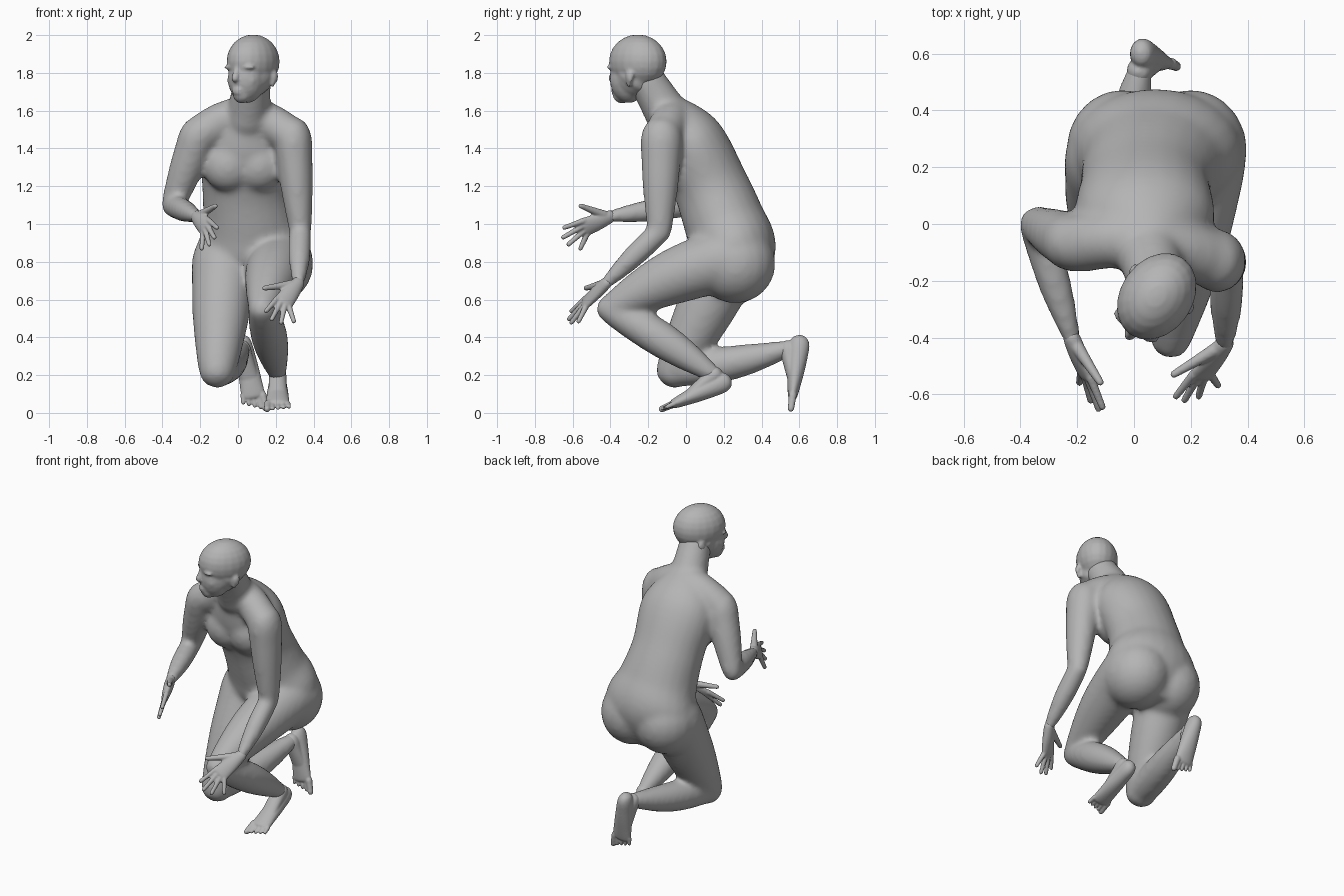
import bpy, bmesh, math
from mathutils import Vector, Matrix

cube = bpy.data.objects.get("Cube")
if cube:
    bpy.data.objects.remove(cube, do_unlink=True)

SHADE = 0.46
clay = bpy.data.materials.new("clay_grey")
clay.use_nodes = True
clay.diffuse_color = (SHADE, SHADE, SHADE, 1)
clay.node_tree.nodes["Principled BSDF"].inputs["Base Color"].default_value = clay.diffuse_color
X, Y, Z = Vector((1, 0, 0)), Vector((0, 1, 0)), Vector((0, 0, 1))


def spline(before, start, end, after, t):
    """Point on a smooth curve that passes through start and end."""
    tangent_in, tangent_out = (end - before) / 2, (after - start) / 2
    ease = t * t * (3 - 2 * t)
    return (start.lerp(end, ease) + tangent_in * t * (1 - t) ** 2
            - tangent_out * t * t * (1 - t))


def loft(bm, sections, side=X, steps=3, sides=24):
    """Skin oval rings (x, y, z, half width, half depth) along a smooth path."""
    keys = [Vector(section) for section in sections]
    keys = [keys[0]] + keys + [keys[-1]]
    path = [spline(*keys[i:i + 4], k / steps) for i in range(len(keys) - 3) for k in range(steps)]
    path.append(keys[-1])
    rings = []
    for i, point in enumerate(path):
        ahead, behind = path[min(i + 1, len(path) - 1)], path[max(i - 1, 0)]
        along = (ahead.to_3d() - behind.to_3d()).normalized()
        across = (side - along * side.dot(along)).normalized()
        deep = along.cross(across)
        ring = []
        for k in range(sides):
            angle = math.tau * k / sides
            offset = across * point[3] * math.cos(angle) + deep * point[4] * math.sin(angle)
            ring.append(bm.verts.new(point.to_3d() + offset))
        rings.append(ring)
    for low, high in zip(rings, rings[1:]):
        for k in range(sides):
            bm.faces.new((low[k - 1], low[k], high[k], high[k - 1]))
    bm.faces.new(rings[0])
    bm.faces.new(rings[-1])


def limb(bm, start, end, r_start, r_end, swell=0, bow=Vector(), depth=(1, 1), side=X):
    """Round-ended tapering tube; swell is the muscle, bow bends the middle."""
    start, end = Vector(start), Vector(end)
    along = (end - start).normalized()

    def ring(t, shrink=1, push=0):
        hump = math.sin(math.pi * t)
        width = r_start + (r_end - r_start) * t + swell * hump
        thick = width * (depth[0] + (depth[1] - depth[0]) * t)
        centre = start.lerp(end, t) + bow * hump + along * push * thick
        return (*centre, width * shrink, thick * shrink)

    caps = [(0.1, 1), (0.7, 0.7)]
    first = [ring(0, shrink, -push) for shrink, push in caps]
    last = [ring(1, shrink, push) for shrink, push in reversed(caps)]
    loft(bm, first + [ring(i / 4) for i in range(5)] + last, side)


def blob(bm, centre, radii):
    matrix = Matrix.Translation(centre) @ Matrix.Diagonal((*radii, 1))
    bmesh.ops.create_uvsphere(bm, u_segments=20, v_segments=12, radius=1, matrix=matrix)


def fuse(name, bm, voxel, smoothing):
    """Turn overlapping volumes into one smooth skin."""
    bmesh.ops.recalc_face_normals(bm, faces=bm.faces)
    mesh = bpy.data.meshes.new(name)
    bm.to_mesh(mesh)
    bm.free()
    mesh.materials.append(clay)
    part = bpy.data.objects.new(name, mesh)
    bpy.context.collection.objects.link(part)
    skin = part.modifiers.new("skin", 'REMESH')
    skin.mode, skin.voxel_size, skin.use_smooth_shade = 'VOXEL', voxel, True
    soften = part.modifiers.new("soften", 'SMOOTH')
    soften.factor, soften.iterations = 0.5, smoothing


def hand(name, wrist, knuckles, thumb_side):
    """Flat palm, four fanned fingers and a thumb."""
    bm = bmesh.new()
    wrist, knuckles, side = Vector(wrist), Vector(knuckles), Vector(thumb_side)
    along = (knuckles - wrist).normalized()
    side = (side - along * side.dot(along)).normalized()
    limb(bm, wrist, knuckles, .034, .052, swell=.004, depth=(.85, .4), side=side)
    for i in range(4):
        root = knuckles + side * (.038 - .025 * i)
        length = .14 - .02 * (i - 1) ** 2
        tip = knuckles + along * length + side * (.045 - .05 * i)
        limb(bm, root, tip, .016, .012, side=side)
    limb(bm, wrist.lerp(knuckles, .2) + side * .02, knuckles + side * .125, .024, .013, side=along)
    fuse(name, bm, .006, 2)


def foot(name, ankle, heel, ball, big_side):
    """Wedge from heel to ball, an instep and five toes."""
    bm = bmesh.new()
    heel, ball, side = Vector(heel), Vector(ball), Vector(big_side)
    along = (ball - heel).normalized()
    limb(bm, heel, ball, .045, .062, swell=.003, depth=(1.2, .42), side=side)
    limb(bm, ankle, heel.lerp(ball, .85), .046, .05, depth=(1, .4), side=side)
    for i in range(5):
        root = ball + side * (.05 - .026 * i)
        radius = .014 if i else .021
        tip = root + along * (.075 - .008 * i) + side * (.006 - .003 * i)
        limb(bm, root, tip, radius, radius * .8, side=side)
    fuse(name, bm, .006, 3)


# Joints shared by neighbouring parts
left_shoulder, left_elbow, left_wrist = (.29, -.13, 1.46), (.33, -.14, .96), (.32, -.42, .69)
right_shoulder, right_elbow, right_wrist = (-.21, -.07, 1.47), (-.345, 0, 1.1), (-.22, -.4, 1.04)
left_hip, left_knee, left_ankle = (.23, .24, .82), (.13, -.4, .55), (.21, .15, .2)
right_hip, right_knee, right_ankle = (-.07, .24, .82), (-.11, -.06, .23), (.02, .54, .34)

# Trunk: crotch, hips, waist, ribs, chest and neck base
body = bmesh.new()
loft(body, [(.08, .27, .62, .15, .1), (.08, .26, .84, .3, .22), (.06, .2, 1.02, .25, .215),
            (.04, .13, 1.2, .23, .2), (.04, .01, 1.45, .24, .185), (.06, -.1, 1.62, .11, .09)], steps=6)
for mirror in (-1, 1):
    blob(body, (.03 + mirror * .08, -.04, 1.31), (.14, .115, .14))
    blob(body, (.08 + mirror * .12, .26, .79), (.2, .215, .21))
limb(body, right_shoulder, left_shoulder, .1, .1, bow=Vector((0, .04, .11)), side=Y)
limb(body, (.05, -.08, 1.55), (.08, -.22, 1.78), .12, .095)

# Arms
limb(body, left_shoulder, left_elbow, .1, .058, swell=.008, depth=(1.1, 1.1))
limb(body, left_elbow, left_wrist, .058, .033, swell=.013)
limb(body, right_shoulder, right_elbow, .1, .062, swell=.008)
limb(body, right_elbow, right_wrist, .06, .033, swell=.013)

# Legs
limb(body, left_hip, left_knee, .165, .075, swell=.025, bow=Z * .03)
limb(body, left_knee, left_ankle, .075, .044, swell=.036, bow=Z * .01)
limb(body, right_hip, right_knee, .17, .1, swell=.017)
limb(body, right_knee, right_ankle, .09, .044, swell=.024, bow=Z * -.02)
fuse("body", body, .015, 14)

# Head, made facing forward and then turned toward its right
head = bmesh.new()
blob(head, (0, 0, 1.86), (.128, .165, .143))
blob(head, (0, -.06, 1.77), (.1, .1, .13))
limb(head, (0, -.01, 1.79), (0, -.1, 1.69), .115, .053, swell=.012)
limb(head, (0, -.15, 1.83), (0, -.167, 1.77), .012, .02)
for lip_height in (1.695, 1.712):
    blob(head, (0, -.145, lip_height), (.032, .018, .009))
for mirror in (-1, 1):
    blob(head, (mirror * .05, -.128, 1.83), (.045, .025, .012))
    blob(head, (mirror * .05, -.12, 1.8), (.02, .02, .01))
    blob(head, (mirror * .055, -.1, 1.76), (.035, .035, .03))
    blob(head, (mirror * .12, .03, 1.78), (.014, .024, .034))
    blob(head, (mirror * .112, .02, 1.75), (.014, .016, .025))
turn = Matrix.Translation((.08, -.255, 0)) @ Matrix.Rotation(math.radians(-35), 4, 'Z')
bmesh.ops.transform(head, verts=head.verts, matrix=turn)
fuse("head", head, .009, 4)

hand("left_hand", left_wrist, (.24, -.53, .585), (-.8, 0, .6))
hand("right_hand", right_wrist, (-.17, -.53, .985), (.4, -.2, .9))
foot("left_foot", left_ankle, (.21, .19, .16), (.21, -.06, .05), -X)
foot("right_foot", right_ankle, (.03, .6, .36), (.08, .565, .095), X)
